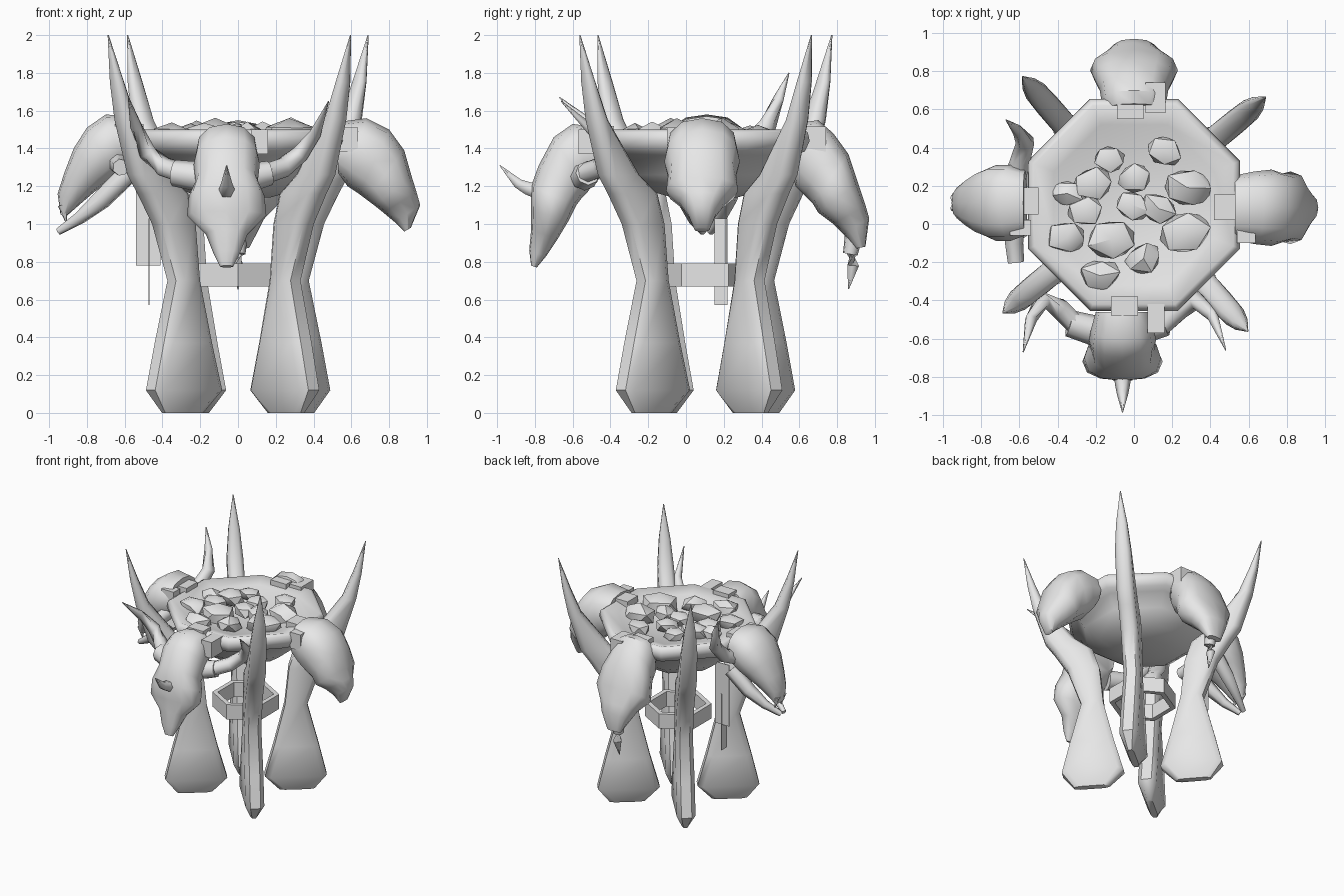
import bpy, bmesh, random
from math import pi, sin, cos, radians, copysign
from mathutils import Vector

random.seed(4)
if "Cube" in bpy.data.objects:
    bpy.data.objects.remove(bpy.data.objects["Cube"])

stone = bpy.data.materials.new("pale_grey_stone")
stone.use_nodes = True
GREY = (0.8, 0.8, 0.8, 1)
stone.diffuse_color = GREY
stone.node_tree.nodes["Principled BSDF"].inputs["Base Color"].default_value = GREY
CENTRE = Vector((0, 0.1, 0))


def finish(name, bm, angle=35):
    bmesh.ops.recalc_face_normals(bm, faces=bm.faces[:])
    mesh = bpy.data.meshes.new(name)
    bm.to_mesh(mesh)
    bm.free()
    mesh.materials.append(stone)
    ob = bpy.data.objects.new(name, mesh)
    bpy.context.collection.objects.link(ob)
    bpy.ops.object.select_all(action='DESELECT')
    ob.select_set(True)
    bpy.context.view_layer.objects.active = ob
    if angle:
        bpy.ops.object.shade_smooth_by_angle(angle=radians(angle))
    return ob


def loft(name, rings, angle=35, closed=False):
    """Skin a list of equal-length rings, capping the ends unless closed."""
    bm = bmesh.new()
    loops = [[bm.verts.new(p) for p in r] for r in rings]
    n = len(loops[0])
    pairs = list(zip(loops, loops[1:])) + ([(loops[-1], loops[0])] if closed else [])
    for a, b in pairs:
        for i in range(n):
            j = (i + 1) % n
            bm.faces.new((a[i], a[j], b[j], b[i]))
    if not closed:
        bm.faces.new(loops[0])
        bm.faces.new(loops[-1])
    return finish(name, bm, angle)


def horn(name, points, radii, sides=7):
    pts = [Vector(p) for p in points]
    rings = []
    for i, p in enumerate(pts):
        d = pts[min(i + 1, len(pts) - 1)] - pts[max(i - 1, 0)]
        q = d.to_track_quat('Z', 'Y')
        rings.append([p + q @ Vector((radii[i] * cos(2 * pi * k / sides),
                                      radii[i] * sin(2 * pi * k / sides), 0))
                      for k in range(sides)])
    return loft(name, rings, 75)


def box(name, lo, hi):
    lo, hi = Vector(lo), Vector(hi)
    bm = bmesh.new()
    bmesh.ops.create_cube(bm, size=1)
    for v in bm.verts:
        v.co = (lo + hi) / 2 + v.co * (hi - lo)
    return finish(name, bm, 0)


def polygon(sides, apothem, z):
    r = apothem / cos(pi / sides)
    return [CENTRE + Vector((r * cos(2 * pi * (k + 0.5) / sides),
                             r * sin(2 * pi * (k + 0.5) / sides), z))
            for k in range(sides)]


# Blade legs: inner radius, outer radius, height, half thickness
LEG = [(0.25, 0.51, 0, 0.025), (0.14, 0.6, 0.12, 0.07), (0.21, 0.54, 0.37, 0.07),
       (0.29, 0.455, 0.7, 0.065), (0.32, 0.56, 1.0, 0.065), (0.37, 0.66, 1.16, 0.065),
       (0.5, 0.73, 1.26, 0.065), (0.72, 0.82, 1.55, 0.06), (0.8, 0.86, 1.75, 0.042),
       (0.888, 0.893, 2.0, 0.003)]
for name, ang in (("back_left", 39.3), ("back_right", 131), ("front_right", 219.5), ("front_left", 312)):
    a = radians(ang)
    out, side = Vector((cos(a), sin(a), 0)), Vector((-sin(a), cos(a), 0))
    rings = []
    for r0, r1, z, t in LEG:
        c = min(0.04, (r1 - r0) * 0.3)
        outline = [(r0, -t * .55), (r0 + c, -t), (r1 - c, -t), (r1, -t * .55),
                   (r1, t * .55), (r1 - c, t), (r0 + c, t), (r0, t * .55)]
        rings.append([CENTRE + out * r + side * s + Vector((0, 0, z)) for r, s in outline])
    loft(name + "_blade_leg", rings, 50)

# Bowl with an eight-sided rounded rim and a shallow dished bed
BOWL = [(0.17, 1.14), (0.31, 1.18), (0.42, 1.26), (0.48, 1.365), (0.53, 1.385), (0.555, 1.44),
        (0.545, 1.485), (0.52, 1.5), (0.42, 1.47), (0.28, 1.43), (0.1, 1.41)]
loft("bowl", [polygon(8, r, z) for r, z in BOWL], 60)

# Hexagonal brace between the legs
ring = [polygon(6, r, z) for r, z in ((0.215, 0.67), (0.215, 0.79), (0.18, 0.79), (0.18, 0.67))]
loft("leg_brace_ring", ring, 20, closed=True)

# Mounting blocks behind the skulls, and rim clamps beside them
box("front_block", (-0.12, -0.48, 1.37), (0.02, -0.38, 1.52))
box("back_block", (-0.09, 0.55, 1.36), (0.05, 0.65, 1.52))
box("left_block", (0.42, 0.02, 1.36), (0.53, 0.155, 1.52))
box("right_block", (-0.6, 0.05, 1.38), (-0.5, 0.19, 1.53))
box("front_clamp", (0.07, -0.57, 1.37), (0.16, -0.42, 1.5))
box("back_clamp", (0.06, 0.58, 1.38), (0.165, 0.74, 1.515))
box("left_clamp", (0.54, -0.1, 1.38), (0.635, 0.0, 1.51))
box("right_clamp", (-0.65, -0.06, 1.38), (-0.54, 0.02, 1.53))

# Coals heaped in the bowl: x, y, size
COALS = [(-.13, .34, .08), (.16, .38, .085), (-.22, .21, .1), (0, .24, .09), (.28, .19, .12),
         (-.35, .16, .08), (-.25, .07, .09), (-.01, .1, .09), (.13, .08, .095), (-.35, -.07, .1),
         (-.12, -.08, .12), (.27, -.05, .125), (.05, -.18, .09), (-.18, -.27, .1)]
for i, (x, y, s) in enumerate(COALS):
    bm = bmesh.new()
    bmesh.ops.create_icosphere(bm, subdivisions=1, radius=1)
    turn = random.uniform(-0.5, 0.5)
    for v in bm.verts:
        p = v.co * random.uniform(0.9, 1.15)
        p = Vector((p.x * s * 1.1, p.y * s * 0.9, p.z * s * 0.7))
        v.co = Vector((x + p.x * cos(turn) - p.y * sin(turn),
                       y + p.x * sin(turn) + p.y * cos(turn), 1.47 + p.z))
    finish("coal_%d" % (i + 1), bm, 40)


def skull(name, direction, offset, sections):
    """Each section: crown reach, crown height, throat reach, throat height, half width."""
    d = Vector((*direction, 0))
    side = Vector((-d.y, d.x, 0))
    rings = []
    for uo, zo, ui, zi, w in sections:
        ring = []
        for k in range(12):
            a = 2 * pi * k / 12
            c = copysign(abs(cos(a)) ** 0.8, cos(a)) * 0.5 + 0.5
            s = copysign(abs(sin(a)) ** 0.85, sin(a)) * w
            ring.append(d * (ui + (uo - ui) * c) + side * (offset + s)
                        + Vector((0, 0, zi + (zo - zi) * c)))
        rings.append(ring)
    return loft(name, rings, 45)


skull("front_skull", (0, -1), -0.06, [
    (.46, 1.51, .46, 1.25, .14), (.6, 1.53, .5, 1.2, .165), (.7, 1.46, .52, 1.17, .175),
    (.78, 1.31, .55, 1.14, .165), (.82, 1.2, .58, 1.1, .2), (.82, 1.07, .62, 1.02, .21),
    (.82, .97, .68, .92, .11), (.83, .86, .74, .83, .07), (.82, .78, .79, .77, .035)])
skull("left_skull", (1, 0), 0.085, [
    (.53, 1.54, .53, 1.27, .17), (.68, 1.56, .58, 1.2, .19), (.8, 1.5, .64, 1.16, .2),
    (.88, 1.39, .68, 1.13, .18), (.92, 1.25, .72, 1.1, .19), (.945, 1.17, .77, 1.06, .12),
    (.965, 1.1, .83, 1.01, .075), (.915, .98, .88, .96, .04)])
skull("right_skull", (-1, 0), -0.11, [
    (.58, 1.57, .56, 1.32, .17), (.7, 1.58, .6, 1.28, .2), (.8, 1.51, .64, 1.25, .2),
    (.87, 1.4, .7, 1.21, .17), (.92, 1.27, .76, 1.17, .13), (.955, 1.16, .83, 1.11, .09),
    (.94, 1.05, .91, 1.04, .05)])
skull("back_skull", (0, 1), 0, [
    (.63, 1.54, .56, 1.28, .15), (.7, 1.55, .58, 1.2, .17), (.78, 1.48, .63, 1.15, .18),
    (.86, 1.37, .67, 1.11, .21), (.91, 1.22, .7, 1.06, .23), (.95, 1.1, .78, 1.0, .15),
    (.97, 1.03, .83, .95, .12), (.95, .88, .9, .87, .06)])

# Lower jaw and teeth of the right skull
for tag, s in (("front", -1), ("back", 1)):
    horn(tag + "_jaw_bone", [(-.58, .11 + s * .13, 1.27), (-.72, .11 + s * .11, 1.13),
                             (-.84, .11 + s * .07, 1.03), (-.95, .11 + s * .02, .96)],
         [.06, .055, .035, .02], 6)
    horn(tag + "_fang", [(-.93, .11 + s * .04, 1.1), (-.91, .11 + s * .04, 1.01)], [.025, .004], 5)

# Horns with their collars
horn("front_left_collar", [(.08, -.54, 1.25), (.17, -.52, 1.27)], [.075, .065], 8)
horn("front_left_horn", [(.15, -.53, 1.27), (.24, -.45, 1.3), (.33, -.4, 1.37), (.41, -.48, 1.48),
                         (.48, -.66, 1.65)], [.055, .055, .048, .032, .003])
horn("front_right_collar", [(-.2, -.56, 1.25), (-.34, -.52, 1.27)], [.08, .07], 8)
horn("front_right_horn", [(-.3, -.53, 1.27), (-.39, -.44, 1.3), (-.48, -.4, 1.38), (-.54, -.5, 1.52),
                          (-.58, -.67, 1.67)], [.055, .055, .048, .032, .003])
horn("brow_spike", [(-.06, -.78, 1.17), (-.06, -.84, 1.19), (-.06, -.89, 1.215), (-.06, -.985, 1.31)],
     [.045, .04, .03, .003], 6)
horn("right_skull_horn", [(-.62, .24, 1.38), (-.59, .34, 1.42), (-.57, .43, 1.52), (-.61, .49, 1.66),
                          (-.67, .545, 1.8)], [.06, .055, .05, .03, .003])
horn("right_skull_broken_horn", [(-.63, .0, 1.33), (-.63, -.1, 1.31), (-.62, -.2, 1.3)],
     [.06, .05, .045])
horn("chin_collar", [(0, .89, .95), (0, .87, .84)], [.05, .04], 7)
horn("chin_spike", [(0, .875, .86), (0, .885, .78), (0, .86, .655)], [.035, .035, .003], 6)

# Thin hanging straps beside the right skull
box("wide_strap", (-.54, .208, .78), (-.41, .214, 1.28))
box("narrow_strap", (-.475, .15, .57), (-.469, .22, 1.03))
